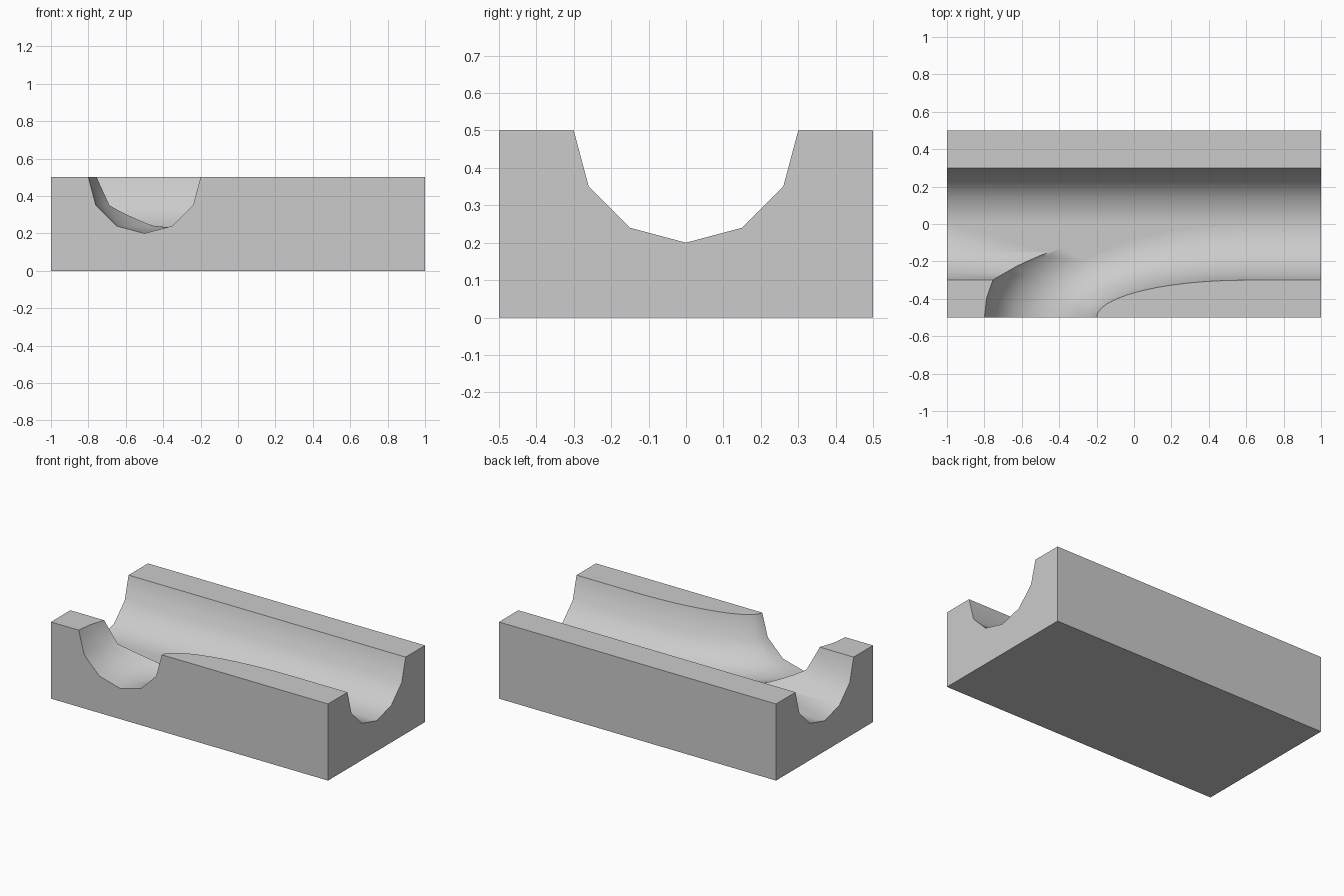
import bpy, bmesh, math

if "Cube" in bpy.data.objects:
    bpy.data.objects.remove(bpy.data.objects["Cube"])

HALF = [(0, .2), (.15, .24), (.26, .35), (.3, .5), (.3, .7)]
SECTION = [(-o, z) for o, z in HALF[:0:-1]] + HALF  # closed across the top


def loft(name, rings):
    """Skin a list of equal-length closed rings and cap both ends."""
    bm = bmesh.new()
    rows = [[bm.verts.new(p) for p in ring] for ring in rings]
    n = len(rows[0])
    for a, b in zip(rows, rows[1:]):
        for i in range(n):
            j = (i + 1) % n
            bm.faces.new((a[i], a[j], b[j], b[i]))
    bm.faces.new(rows[0])
    bm.faces.new(rows[-1])
    bmesh.ops.recalc_face_normals(bm, faces=bm.faces)
    me = bpy.data.meshes.new(name)
    bm.to_mesh(me)
    bm.free()
    ob = bpy.data.objects.new(name, me)
    bpy.context.collection.objects.link(ob)
    return ob


def branch_ring(t):
    return [(.6 - (1.1 + o) * math.cos(t), -.5 + (.5 + o) * math.sin(t), z)
            for o, z in SECTION]


# Block
bpy.ops.mesh.primitive_cube_add(size=1, location=(0, 0, .25))
block = bpy.context.object
block.name = "track_block"
block.scale = (2, 1, .5)
bpy.ops.object.transform_apply(location=True, scale=True)

# Straight channel cutter
straight = loft("straight_channel_cutter",
                [[(x, o, z) for o, z in SECTION] for x in (-1.1, 1.1)])

# Curved side channel cutter, sweeping from the front into the straight one
STEPS = 12
rings = [[(x, -.6, z) for x, y, z in branch_ring(0)]]
rings += [branch_ring(math.pi / 2 * i / STEPS) for i in range(STEPS + 1)]
branch = loft("branch_channel_cutter", rings)

# Carve the channels
bpy.context.view_layer.objects.active = block
for cutter in (straight, branch):
    mod = block.modifiers.new("carve", 'BOOLEAN')
    mod.operation = 'DIFFERENCE'
    mod.solver = 'EXACT'
    mod.object = cutter
    bpy.ops.object.modifier_apply(modifier=mod.name)
for cutter in (straight, branch):
    bpy.data.objects.remove(cutter)

bpy.ops.object.select_all(action='DESELECT')
block.select_set(True)
bpy.ops.object.shade_smooth_by_angle(angle=math.radians(40))
